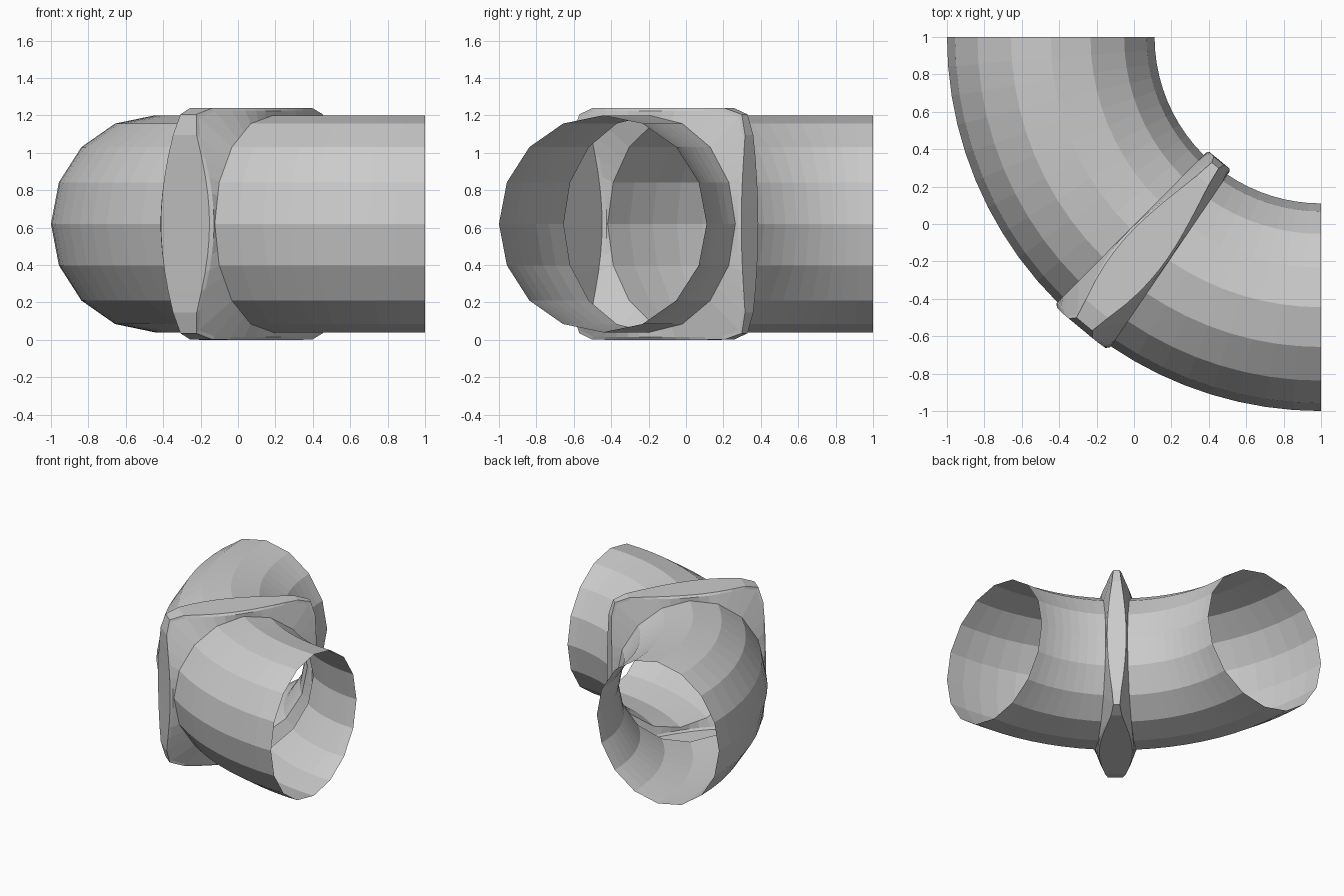
import bpy, bmesh
from math import cos, sin, radians, pi, floor

if "Cube" in bpy.data.objects:
    bpy.data.objects.remove(bpy.data.objects["Cube"])

MID_R, MID_Z = 1.445, 0.62      # bend radius and height of the pipe axis
PIPE_R, PIPE_Z = 0.555, 0.58    # pipe half-sizes, radial and vertical
SIDES = 16
A0, A1 = 45.2, 55.8             # collar start and end, degrees round the bend


def place(u, v, a):
    """Section offset (outward u, upward v) at bend angle a about (1, 1)."""
    r = MID_R + u
    return (1 - r * cos(radians(a)), 1 - r * sin(radians(a)), MID_Z + v)


def loft(name, loops):
    """Open tube skinned through closed loops of points."""
    bm = bmesh.new()
    rings = [[bm.verts.new(p) for p in loop] for loop in loops]
    n = len(rings[0])
    for a, b in zip(rings, rings[1:]):
        for i in range(n):
            j = (i + 1) % n
            bm.faces.new((a[i], a[j], b[j], b[i]))
    bmesh.ops.recalc_face_normals(bm, faces=bm.faces)
    mesh = bpy.data.meshes.new(name)
    bm.to_mesh(mesh)
    bm.free()
    obj = bpy.data.objects.new(name, mesh)
    bpy.context.collection.objects.link(obj)
    return obj


def pipe_point(k):
    """Point on the 16-sided pipe section, k may be fractional."""
    i, f = floor(k), k - floor(k)
    t0, t1 = (2 * pi * m / SIDES for m in (i, i + 1))
    return (PIPE_R * (cos(t0) * (1 - f) + cos(t1) * f),
            PIPE_Z * (sin(t0) * (1 - f) + sin(t1) * f))


def pipe(name, start, end, steps):
    section = [pipe_point(k) for k in range(SIDES)]
    loft(name, [[place(u, v, start + (end - start) * s / steps) for u, v in section]
                for s in range(steps + 1)])


# two curved pipe halves, open at both ends
pipe("pipe_back", 0, A0, 10)
pipe("pipe_right", A1, 90, 8)

# hollow square collar: full thickness at mid-sides, thin at rounded corners
N = SIDES * 3
HALF = (A1 - A0) / 2
CENTRE = (A0 + A1) / 2


def hole(side):
    return [place(*pipe_point(i / 3), CENTRE + side * HALF) for i in range(N)]


def rim(side, inset, thin):
    pts = []
    for i in range(N):
        t = 2 * pi * i / N
        r = (abs(cos(t)) ** 12 + abs(sin(t)) ** 12) ** (-1 / 12)
        taper = (1 - 2.0 * (r - 1)) * thin
        pts.append(place((0.583 - inset) * r * cos(t) - 0.005, (0.62 - inset) * r * sin(t),
                         CENTRE + side * HALF * taper))
    return pts


loft("collar", [hole(-1), rim(-1, 0.016, 1), rim(-1, 0, 0.9),
                rim(1, 0, 0.9), rim(1, 0.016, 1), hole(1)])
